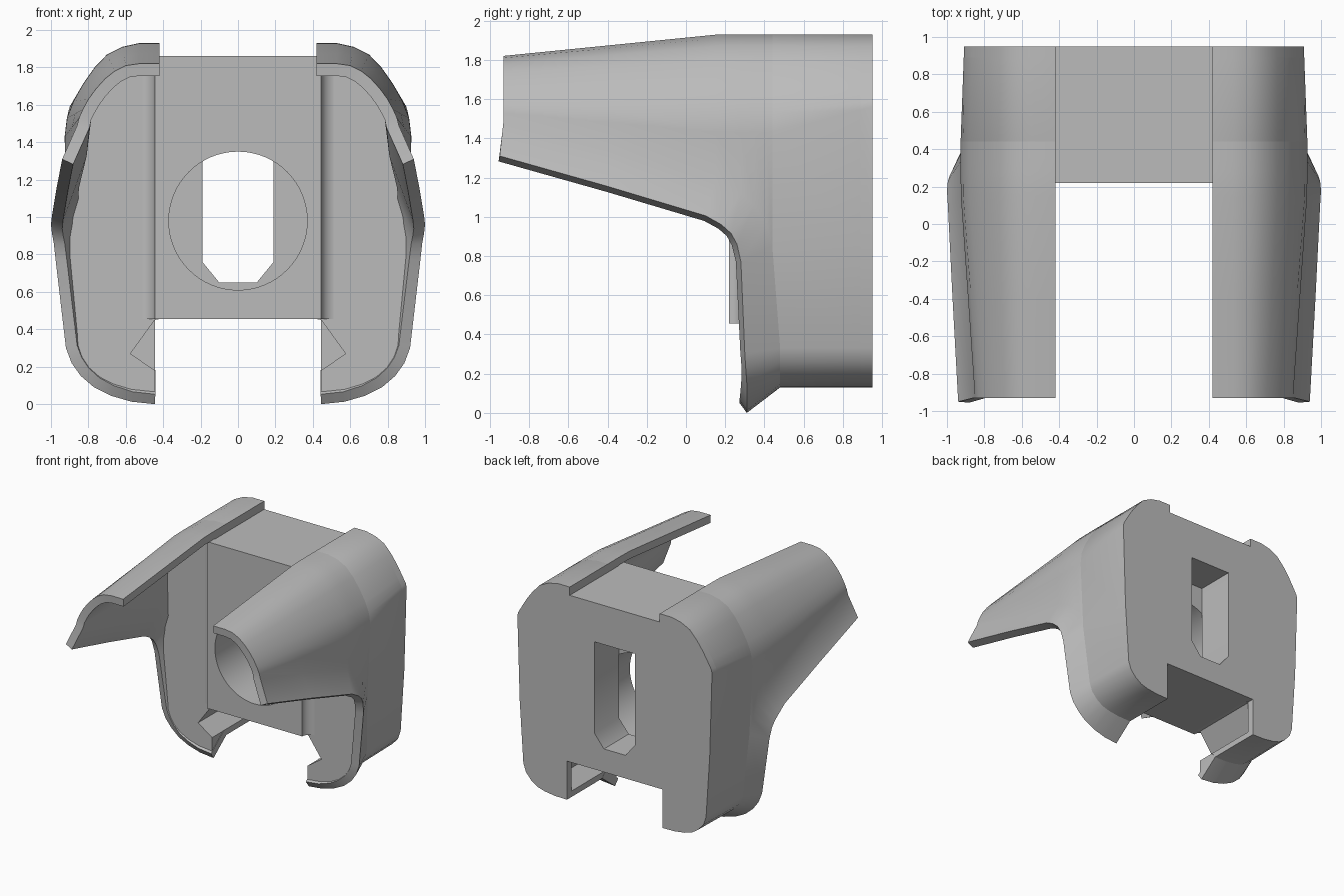
import bpy, bmesh, math

cube = bpy.data.objects.get("Cube")
if cube:
    bpy.data.objects.remove(cube, do_unlink=True)

grey = bpy.data.materials.new("plain grey")
grey.use_nodes = True
grey.diffuse_color = (0.5, 0.5, 0.5, 1)
for node in grey.node_tree.nodes:
    if node.type == 'BSDF_PRINCIPLED':
        node.inputs["Base Color"].default_value = (0.5, 0.5, 0.5, 1)


def finish(obj, mirror=True):
    """Mirror the part, apply its modifiers and shade it."""
    bpy.context.collection.objects.link(obj)
    obj.data.materials.append(grey)
    if mirror:
        obj.modifiers.new("Mirror", 'MIRROR').use_mirror_merge = False
    bpy.ops.object.select_all(action='DESELECT')
    obj.select_set(True)
    bpy.context.view_layer.objects.active = obj
    bpy.ops.object.convert(target='MESH')
    bpy.ops.object.shade_smooth_by_angle(angle=math.radians(42))


def loft(name, rings):
    """Closed solid through rings of equal point count."""
    bm = bmesh.new()
    vs = [[bm.verts.new(p) for p in ring] for ring in rings]
    n = len(vs[0])
    for a, b in zip(vs, vs[1:]):
        for i in range(n):
            j = (i + 1) % n
            bm.faces.new((a[i], a[j], b[j], b[i]))
    bm.faces.new(vs[0])
    bm.faces.new(vs[-1])
    bmesh.ops.recalc_face_normals(bm, faces=bm.faces)
    mesh = bpy.data.meshes.new(name)
    bm.to_mesh(mesh)
    bm.free()
    finish(bpy.data.objects.new(name, mesh))


def slab_with_hole(name, half_width, hole, y0, y1):
    """Block slice between y0 and y1 with an opening through it."""
    curve = bpy.data.curves.new(name, 'CURVE')
    curve.dimensions = '2D'
    curve.fill_mode = 'BOTH'
    curve.extrude = (y1 - y0) / 2
    w = half_width
    for loop in ([(-w, .455), (w, .455), (w, 1.86), (-w, 1.86)], hole):
        spline = curve.splines.new('POLY')
        spline.points.add(len(loop) - 1)
        for point, (x, z) in zip(spline.points, loop):
            point.co = (x, z, 0, 1)
        spline.use_cyclic_u = True
    obj = bpy.data.objects.new(name, curve)
    obj.rotation_euler = (math.pi / 2, 0, 0)
    obj.location.y = (y0 + y1) / 2
    finish(obj, mirror=False)


# Cross-sections of the shell, from the top seam outwards and down
TIP = [(.42, 1.82), (.53, 1.82), (.60, 1.81), (.66, 1.78), (.71, 1.74),
       (.76, 1.685), (.80, 1.63), (.83, 1.575), (.85, 1.53)]
BODY = [(.42, 1.93), (.53, 1.93), (.62, 1.91), (.70, 1.87), (.767, 1.80),
        (.83, 1.71), (.88, 1.62), (.915, 1.53), (.927, 1.43)]
BACK = [(.42, 1.93), (.53, 1.93), (.62, 1.91), (.70, 1.87), (.765, 1.80),
        (.82, 1.725), (.865, 1.65), (.90, 1.59), (.908, 1.56)]

# Crease where the flare starts, and the matching outer rim
CREASE = [(.86, -.93, 1.49), (.875, -.4, 1.34), (.915, .15, 1.175),
          (.92, .28, 1.12), (.917, .35, 1.06), (.91, .41, .97),
          (.90, .44, .85), (.865, .48, .33), (.84, .48, .26),
          (.79, .48, .205), (.73, .48, .165), (.66, .48, .145),
          (.56, .48, .132), (.445, .48, .13)]
RIM = [(.94, -.95, 1.31), (.97, -.4, 1.155), (.995, .1, 1.005),
       (1.0, .18, .96), (.995, .23, .915), (.985, .26, .86),
       (.975, .28, .77), (.92, .30, .30), (.89, .305, .22),
       (.84, .31, .15), (.77, .31, .09), (.68, .31, .045),
       (.57, .31, .013), (.445, .31, 0)]
HOOD_ROWS = 7


def section(y):
    """Upper shell outline at depth y."""
    if y < .17:
        target, t = TIP, (.17 - y) / 1.10
    else:
        target, t = BACK, max(0, y - .44) / .51
    return [(a + (c - a) * t, y, b + (d - b) * t)
            for (a, b), (c, d) in zip(BODY, target)]


# Forward hood and flared lip, one sheet given thickness
bm = bmesh.new()
rows = []
for k, (crease, rim) in enumerate(zip(CREASE, RIM)):
    pts = section(crease[1]) if k < HOOD_ROWS else []
    rows.append([bm.verts.new(p) for p in pts + [crease, rim]])
for a, b in zip(rows, rows[1:]):
    for j in range(1, min(len(a), len(b))):
        bm.faces.new((a[-j - 1], a[-j], b[-j], b[-j - 1]))
mesh = bpy.data.meshes.new("side_hood")
bm.to_mesh(mesh)
bm.free()
hood = bpy.data.objects.new("side_hood", mesh)
solid = hood.modifiers.new("Thickness", 'SOLIDIFY')
solid.thickness = .065
solid.offset = -1
solid.use_even_offset = True
finish(hood)

# Solid side posts with a V groove on the inner face
groove = [(.445, .18), (.575, .27), (.445, .45), (.42, .455)]
lower = CREASE[HOOD_ROWS - 1:]
wall_y = .29
wall = [(max(.42, x - .035), wall_y, z - .03) for x, y, z in section(.44)]
wall += [(x, wall_y, z) for x, z in (
    (.91, .90), (.87, .32), (.845, .25), (.80, .19),
    (.735, .135), (.65, .09), (.555, .06), (.445, .05))]


def rear_outline(y):
    taper = .03 * (y - .44) / .51
    return section(y) + [(x - taper * (x - .445), y, z) for x, _, z in lower]


loft("side_post", [
    wall + [(x, wall_y, z) for x, z in groove],
    section(.44) + lower + [(x, .48, z) for x, z in groove],
    rear_outline(.89) + [(x, .89, z) for x, z in groove]])

# Back plates closing the grooves
loft("back_plate", [rear_outline(y) + [(.445, y, .455), (.42, y, .455)]
                    for y in (.89, .95)])

# Centre block: round recess in front, slot with cut corners behind
circle = [(.37 * math.cos(i * math.tau / 64), .98 + .37 * math.sin(i * math.tau / 64))
          for i in range(64)]
slot = [(-.10, .65), (.10, .65), (.19, .76), (.19, 1.53), (-.19, 1.53), (-.19, .76)]
slab_with_hole("centre_block_front", .445, circle, .22, .62)
slab_with_hole("centre_block_back", .42, slot, .62, .95)

# Concave fillets between the block and the post fronts
arc = [(.53 - .085 * math.cos(a), .22 + .072 * math.sin(a))
       for a in (i * math.pi / 16 for i in range(9))]
footprint = arc + [(.53, .31), (.43, .31), (.43, .22)]
loft("block_fillet", [[(x, y, z) for x, y in footprint] for z in (.455, 1.88)])
